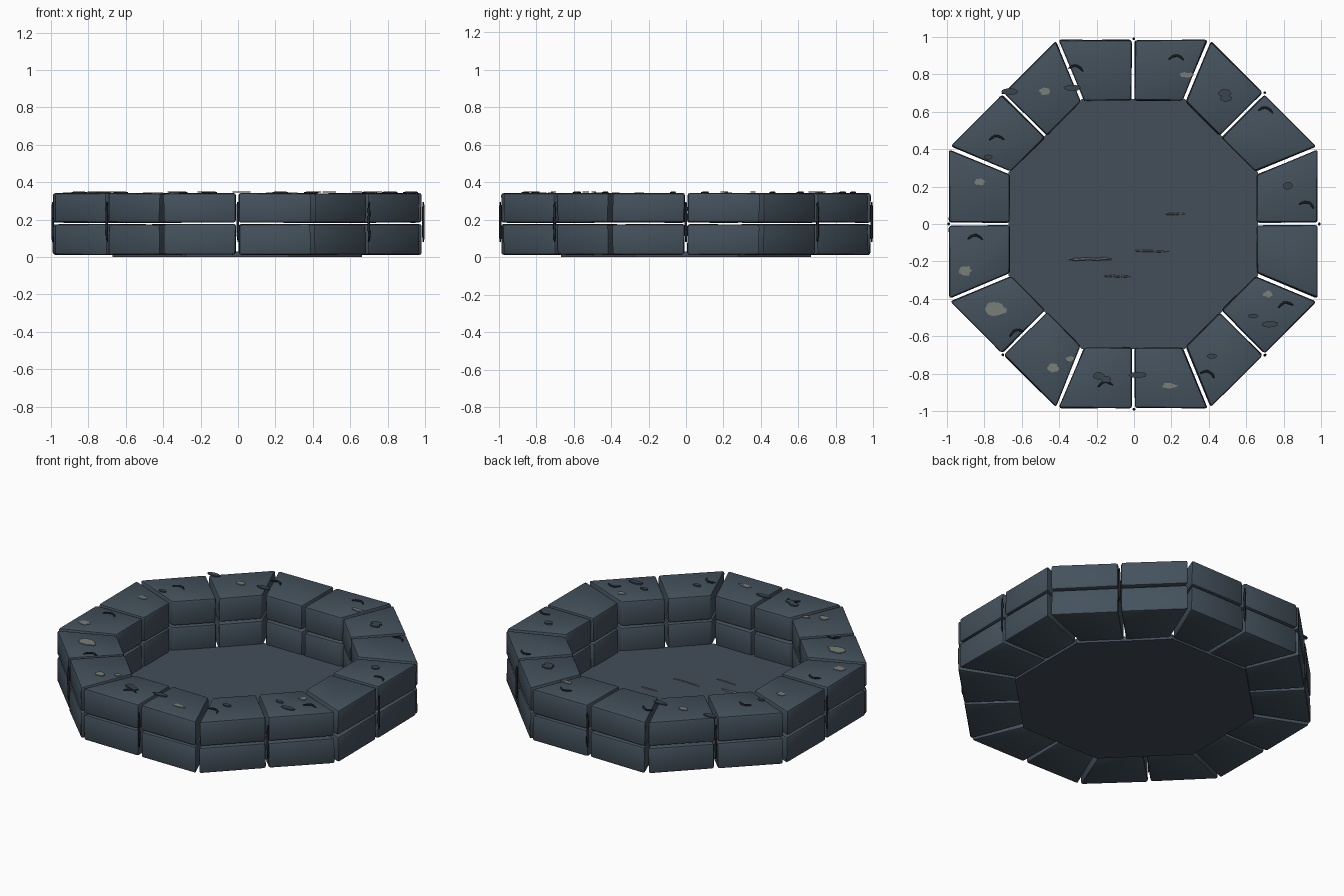
import bpy, bmesh, math, random
from mathutils import Vector

if "Cube" in bpy.data.objects:
    bpy.data.objects.remove(bpy.data.objects["Cube"])
random.seed(4)


def material(name, rgb):
    m = bpy.data.materials.new(name)
    m.diffuse_color = (*rgb, 1)
    m.use_nodes = True
    m.node_tree.nodes["Principled BSDF"].inputs["Base Color"].default_value = m.diffuse_color
    return m


STONE = material("slate stone", (0.058, 0.083, 0.108))
FLOOR = material("floor slate", (0.056, 0.076, 0.102))
DARK = material("dark crack", (0.014, 0.019, 0.024))
LICHEN = material("pale lichen", (0.19, 0.21, 0.19))
CHIP = material("chip slate", (0.042, 0.060, 0.076))
SCRATCH = material("floor scratch", (0.13, 0.14, 0.13))

TAN = math.tan(math.pi / 8)
OUTER, INNER, TOP = 0.984, 0.66, 0.341
CX = -0.004


def prism(name, points, z0, z1, mat, bevel=0.0, jitter=0.0):
    """Extruded outline, optionally bevelled and slightly irregular."""
    bm = bmesh.new()
    j = lambda: random.uniform(-jitter, jitter)
    rings = [[bm.verts.new((x + j(), y + j(), z + j() * 0.6)) for x, y in points]
             for z in (z0, z1)]
    n = len(points)
    bm.faces.new(rings[0][::-1])
    bm.faces.new(rings[1])
    for i in range(n):
        k = (i + 1) % n
        bm.faces.new((rings[0][i], rings[0][k], rings[1][k], rings[1][i]))
    bmesh.ops.recalc_face_normals(bm, faces=bm.faces)
    if bevel:
        bmesh.ops.bevel(bm, geom=bm.edges[:], offset=bevel, segments=2,
                        profile=0.5, affect='EDGES')
    me = bpy.data.meshes.new(name)
    bm.to_mesh(me)
    bm.free()
    me.materials.append(mat)
    ob = bpy.data.objects.new(name, me)
    bpy.context.collection.objects.link(ob)
    if bevel:
        bpy.context.view_layer.objects.active = ob
        ob.select_set(True)
        bpy.ops.object.shade_smooth_by_angle(angle=math.radians(40))
        ob.select_set(False)
    return ob


def tube(name, points, radius, mat):
    """Thin tapered strand through the points."""
    cu = bpy.data.curves.new(name, 'CURVE')
    cu.dimensions = '3D'
    cu.bevel_depth, cu.bevel_resolution, cu.use_fill_caps = radius, 1, True
    sp = cu.splines.new('POLY')
    sp.points.add(len(points) - 1)
    for i, (p, c) in enumerate(zip(sp.points, points)):
        p.co = (*c, 1)
        p.radius = 0.5 if i in (0, len(points) - 1) else 1
    cu.materials.append(mat)
    ob = bpy.data.objects.new(name, cu)
    bpy.context.collection.objects.link(ob)


def turn(p, a):
    c, s = math.cos(a), math.sin(a)
    return (p[0] * c - p[1] * s + CX, p[0] * s + p[1] * c)


# Ring of blocks: two courses, two mirrored blocks on each of eight sides
MID, CORNER = 0.008, 0.011
for course, (z0, z1) in enumerate(((0.012, 0.175), (0.184, TOP))):
    for side in range(8):
        for s in (-1, 1):
            quad = [(INNER, s * MID), (OUTER, s * MID),
                    (OUTER, s * (OUTER * TAN - CORNER)),
                    (INNER, s * (INNER * TAN - CORNER))]
            prism("rim_block", [turn(p, side * math.pi / 4) for p in quad],
                  z0, z1, STONE, bevel=0.013, jitter=0.003)

# Floor slab filling the ring
R = 0.667 / math.cos(math.pi / 8)
prism("floor_slab", [(CX + R * math.cos(math.pi / 8 + i * math.pi / 4),
                      R * math.sin(math.pi / 8 + i * math.pi / 4)) for i in range(8)],
      0.0, 0.03, FLOOR)

# Dark upright strands in the outer joints
for side in range(8):
    a = side * math.pi / 4
    pts = []
    for i in range(7):
        x, y = turn((0.991, random.uniform(-0.003, 0.003)), a)
        pts.append((x - CX, y, 0.08 + 0.215 * i / 6))
    tube("joint_crack", pts, 0.007, DARK)

# Curved cracks on the rim top: x, y, tilt in degrees
for x, y, tilt in ((-0.31, 0.835, -10), (-0.735, 0.46, 0), (-0.85, -0.07, 0),
                   (-0.63, -0.58, 20), (-0.155, -0.855, 10), (0.395, -0.8, -20),
                   (0.81, -0.43, 10), (0.925, 0.105, -15), (0.705, 0.61, -10),
                   (0.225, 0.89, 0)):
    t = math.radians(tilt)
    pts = []
    for i in range(6):
        u = -0.04 + 0.016 * i
        v = 0.011 - 14 * u * u + random.uniform(-0.002, 0.002)
        pts.append((x + u * math.cos(t) - v * math.sin(t),
                    y + u * math.sin(t) + v * math.cos(t), TOP + 0.004))
    tube("rim_crack", pts, 0.006, DARK)


def patch(name, x, y, rx, ry, mat, rough, z0, z1):
    n = 14
    pts = []
    for i in range(n):
        a = 2 * math.pi * i / n
        r = 1 + random.uniform(-rough, rough)
        pts.append((x + rx * r * math.cos(a), y + ry * r * math.sin(a)))
    prism(name, pts, z0, z1, mat)


# Pale lichen patches
for x, y, rx, ry in ((-0.475, 0.71, 0.03, 0.02), (-0.825, 0.225, 0.028, 0.018),
                     (-0.905, -0.25, 0.034, 0.027), (-0.74, -0.455, 0.055, 0.037),
                     (-0.433, -0.77, 0.03, 0.022), (-0.342, -0.72, 0.024, 0.014),
                     (0.19, -0.865, 0.038, 0.016), (0.717, -0.375, 0.025, 0.017),
                     (0.278, 0.797, 0.038, 0.013)):
    patch("lichen_patch", x, y, rx, ry, LICHEN, 0.2, TOP - 0.002, TOP + 0.004)

# Flat stone chips
for x, y, rx, ry in ((-0.663, 0.708, 0.045, 0.018), (-0.33, 0.728, 0.045, 0.016),
                     (0.02, -0.808, 0.048, 0.016), (-0.188, -0.812, 0.03, 0.02),
                     (-0.15, -0.83, 0.028, 0.016), (0.485, 0.7, 0.035, 0.02),
                     (0.492, 0.672, 0.03, 0.018), (0.822, 0.205, 0.026, 0.02),
                     (0.637, -0.492, 0.028, 0.012), (0.728, -0.536, 0.045, 0.017),
                     (0.417, -0.707, 0.025, 0.014), (-0.78, 0.358, 0.022, 0.013)):
    patch("stone_chip", x, y, rx, ry, CHIP, 0.08, TOP + 0.003, TOP + 0.01)

# Scratches on the floor: x, y, length
for x, y, length in ((-0.235, -0.187, 0.23), (0.096, -0.144, 0.18),
                     (-0.09, -0.278, 0.14), (0.22, 0.053, 0.11)):
    pts = [(x + length * (i / 6 - 0.5), y + random.uniform(-0.003, 0.003), 0.03)
           for i in range(7)]
    tube("floor_scratch", pts, 0.007 if length > 0.2 else 0.005, SCRATCH)
